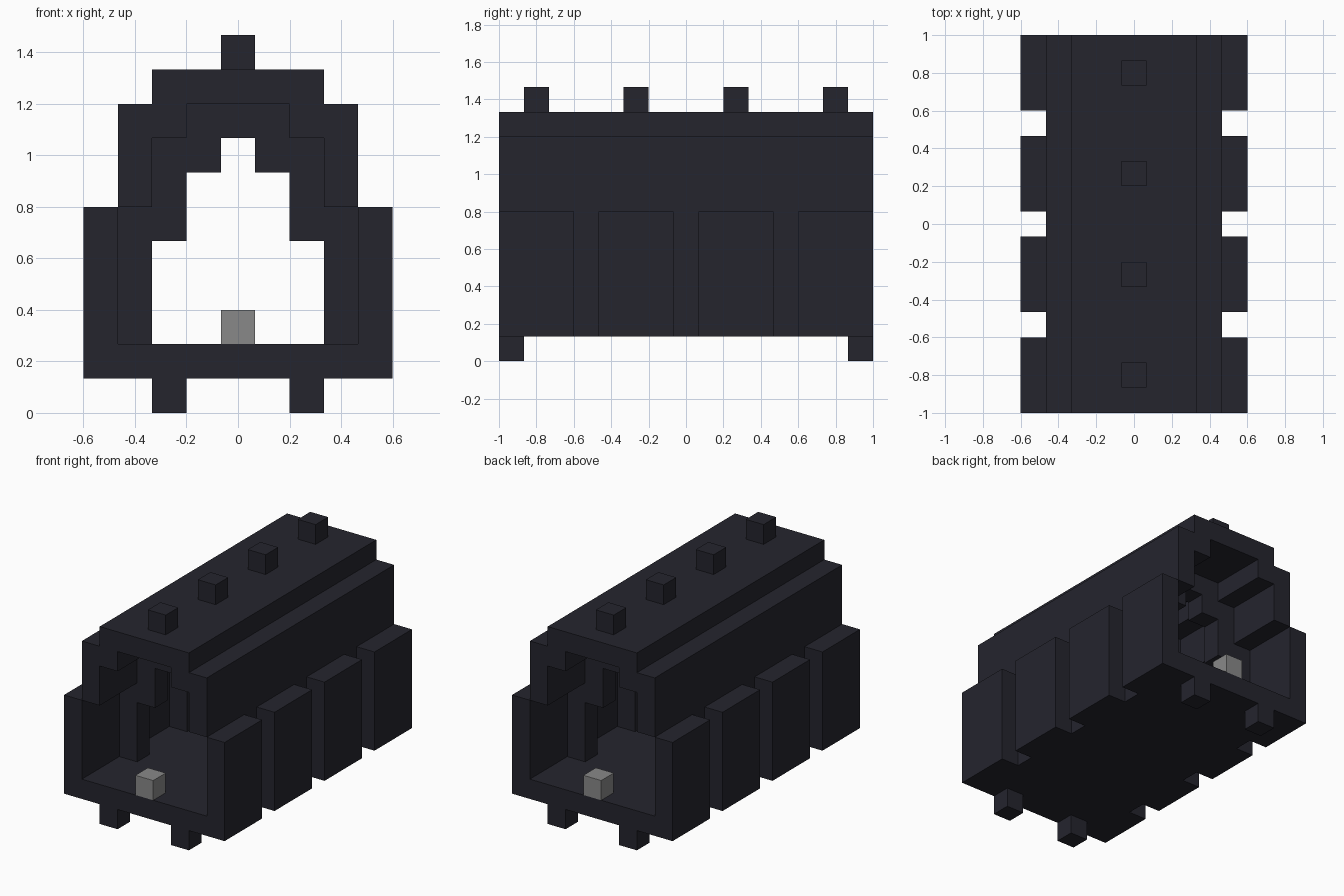
import bpy
import bmesh
from mathutils import Vector

if "Cube" in bpy.data.objects:
    bpy.data.objects.remove(bpy.data.objects["Cube"], do_unlink=True)

U = 2 / 15  # one block


def make_material(name, colour):
    mat = bpy.data.materials.new(name)
    mat.use_nodes = True
    mat.diffuse_color = colour
    mat.node_tree.nodes["Principled BSDF"].inputs["Base Color"].default_value = colour
    return mat


dark = make_material("dark slate", (0.018, 0.018, 0.027, 1))
grey = make_material("lamp grey", (0.25, 0.25, 0.25, 1))


def finish(name, bm, mat):
    bmesh.ops.recalc_face_normals(bm, faces=bm.faces)
    mesh = bpy.data.meshes.new(name)
    bm.to_mesh(mesh)
    bm.free()
    mesh.materials.append(mat)
    obj = bpy.data.objects.new(name, mesh)
    bpy.context.collection.objects.link(obj)


def symmetric_section(name, half, y0, y1):
    """Mirror a half profile (x, z) across x = 0 and extrude it along y."""
    outline = half + [(-x, z) for x, z in reversed(half)]
    bm = bmesh.new()
    face = bm.faces.new([bm.verts.new((x * U, y0 * U, z * U)) for x, z in outline])
    ext = bmesh.ops.extrude_face_region(bm, geom=[face])
    verts = [v for v in ext["geom"] if isinstance(v, bmesh.types.BMVert)]
    bmesh.ops.translate(bm, verts=verts, vec=(0, (y1 - y0) * U, 0))
    finish(name, bm, mat=dark)


def block(name, x, y, z, mat):
    """A single block centred on x, y with its base at z."""
    bm = bmesh.new()
    bmesh.ops.create_cube(bm, size=U)
    bmesh.ops.translate(bm, verts=bm.verts, vec=Vector((x, y, z + 0.5)) * U)
    finish(name, bm, mat)


# Stepped roof running the full length
symmetric_section("roof_shell", [(1.5, 9), (1.5, 8), (2.5, 8), (2.5, 6),
                                 (3.5, 6), (3.5, 9), (2.5, 9), (2.5, 10)], -7.5, 7.5)

# Floor and side panels, in four bays
for y in (-6, -2, 2, 6):
    symmetric_section("side_panel_bay", [(3.5, 2), (3.5, 6), (4.5, 6), (4.5, 1)],
                      y - 1.5, y + 1.5)

# Narrow floor strips and inner arched ribs in the gaps between bays
for y in (-4, 0, 4):
    symmetric_section("floor_strip", [(3.5, 2), (3.5, 1)], y - 0.5, y + 0.5)
    symmetric_section("arched_rib", [(0.5, 8), (0.5, 7), (1.5, 7), (1.5, 5),
                                     (2.5, 5), (2.5, 2), (3.5, 2), (3.5, 6),
                                     (2.5, 6), (2.5, 8), (1.5, 8), (1.5, 9)],
                      y - 0.5, y + 0.5)

# Studs along the roof ridge
for y in (-6, -2, 2, 6):
    block("roof_stud", 0, y, 10, dark)

# Feet and floor lamps at both ends
for y in (-7, 7):
    block("floor_lamp", 0, y, 2, grey)
    for x in (-2, 2):
        block("foot", x, y, 0, dark)
